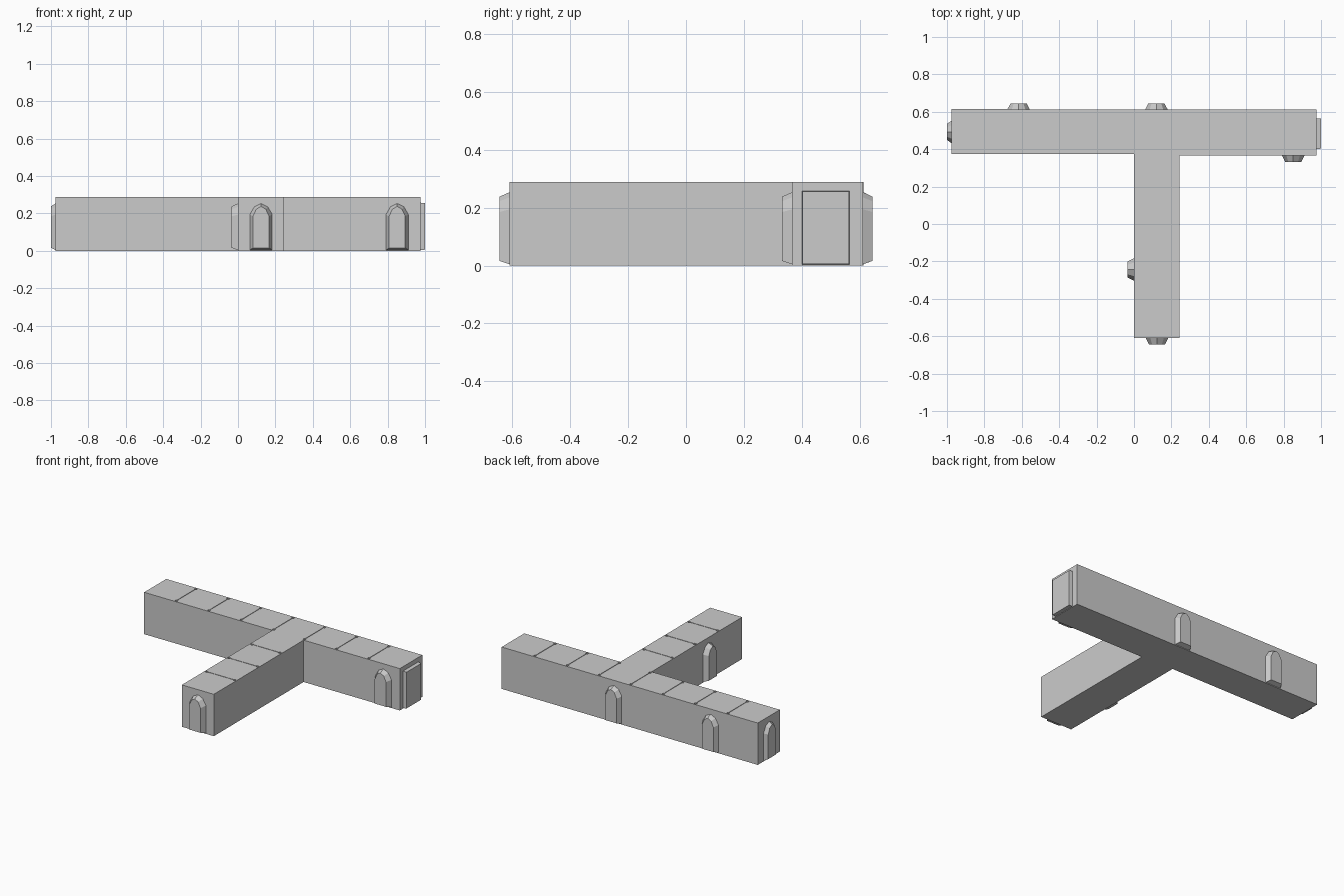
import bpy, bmesh
from mathutils import Matrix, Vector

if "Cube" in bpy.data.objects:
    bpy.data.objects.remove(bpy.data.objects["Cube"])

stone = bpy.data.materials.new("grey_stone")
stone.diffuse_color = (0.6, 0.6, 0.6, 1)
stone.use_nodes = True
stone.node_tree.nodes["Principled BSDF"].inputs["Base Color"].default_value = stone.diffuse_color
TOP = 0.288


def finish(name, bm):
    bmesh.ops.recalc_face_normals(bm, faces=bm.faces)
    me = bpy.data.meshes.new(name)
    bm.to_mesh(me)
    bm.free()
    me.materials.append(stone)
    ob = bpy.data.objects.new(name, me)
    bpy.context.collection.objects.link(ob)
    return ob


def add_box(bm, x0, x1, y0, y1, z0, z1):
    m = Matrix.Translation(((x0 + x1) / 2, (y0 + y1) / 2, (z0 + z1) / 2)) \
        @ Matrix.Diagonal((x1 - x0, y1 - y0, z1 - z0, 1))
    bmesh.ops.create_cube(bm, size=1, matrix=m)


def loft(name, base, tip, depth, origin, out):
    """Tapered block: base outline on a wall, tip outline pushed along `out`."""
    out = Vector(out)
    side = Vector((-out.y, out.x, 0))
    bm = bmesh.new()
    rings = []
    for outline, d in ((base, -0.004), (tip, depth)):
        rings.append([bm.verts.new(Vector(origin) + side * u + out * d + Vector((0, 0, z)))
                      for u, z in outline])
    bm.faces.new(rings[0])
    bm.faces.new(rings[1])
    n = len(base)
    for i in range(n):
        j = (i + 1) % n
        bm.faces.new((rings[0][i], rings[0][j], rings[1][j], rings[1][i]))
    return finish(name, bm)


# T-shaped corridor body
plan = [(-0.976, 0.374), (0, 0.374), (0, -0.61), (0.243, -0.61), (0.243, 0.366),
        (0.975, 0.366), (0.975, 0.611), (-0.976, 0.614)]
bm = bmesh.new()
low = bm.faces.new([bm.verts.new((x, y, 0)) for x, y in plan])
ext = bmesh.ops.extrude_face_region(bm, geom=[low], use_keep_orig=True)
bmesh.ops.translate(bm, vec=(0, 0, TOP),
                    verts=[g for g in ext["geom"] if isinstance(g, bmesh.types.BMVert)])
body = finish("corridor_body", bm)

# Seams between tiles: a thin groove with a small notch near each end
cut = bmesh.new()
Z0, Z1, W, N = TOP - 0.006, TOP + 0.01, 0.002, 0.008
for x in (-0.74, -0.492, -0.247, 0.0, 0.24, 0.485, 0.73):
    a, b = (0.374, 0.614) if x < 0.1 else (0.366, 0.611)
    add_box(cut, x - W, x + W, a + 0.026, b - 0.026, Z0, Z1)
    for y in (a + 0.015, b - 0.015):
        add_box(cut, x - N, x + N, y - N, y + N, Z0, Z1)
for y in (0.13, -0.117, -0.362):
    add_box(cut, 0.026, 0.217, y - W, y + W, Z0, Z1)
    for x in (0.015, 0.228):
        add_box(cut, x - N, x + N, y - N, y + N, Z0, Z1)
cutter = finish("seam_cutter", cut)
cutter.hide_render = True
mod = body.modifiers.new("seams", "BOOLEAN")
mod.operation = "DIFFERENCE"
mod.solver = "EXACT"
mod.object = cutter
dg = bpy.context.evaluated_depsgraph_get()
carved = bpy.data.meshes.new_from_object(body.evaluated_get(dg))
body.modifiers.clear()
body.data = carved
bpy.data.objects.remove(cutter)


# Pointed-arch doors that taper outwards
def arch(half, sill, spring, apex):
    right = [(half, sill), (half, spring), (half * 0.6, spring + (apex - spring) * 0.7)]
    return right + [(0, apex)] + [(-u, z) for u, z in reversed(right)]


outer, inner = arch(0.062, 0.003, 0.195, 0.255), arch(0.043, 0.016, 0.185, 0.238)
doors = [("back_left_door", (-0.617, 0.613, 0), (0, 1, 0), 0.032),
         ("back_middle_door", (0.12, 0.612, 0), (0, 1, 0), 0.033),
         ("left_end_door", (-0.976, 0.492, 0), (-1, 0, 0), 0.024),
         ("right_arm_door", (0.851, 0.366, 0), (0, -1, 0), 0.034),
         ("stem_side_door", (0, -0.243, 0), (-1, 0, 0), 0.034),
         ("stem_end_door", (0.123, -0.61, 0), (0, -1, 0), 0.035)]
for name, pos, out, depth in doors:
    loft(name, outer, inner, depth, pos, out)


# Square gate on the right end
def rect(half, z0, z1):
    return [(half, z0), (half, z1), (-half, z1), (-half, z0)]


loft("end_gate", rect(0.083, 0.003, 0.258), rect(0.08, 0.006, 0.255), 0.025,
     (0.975, 0.483, 0), (1, 0, 0))
